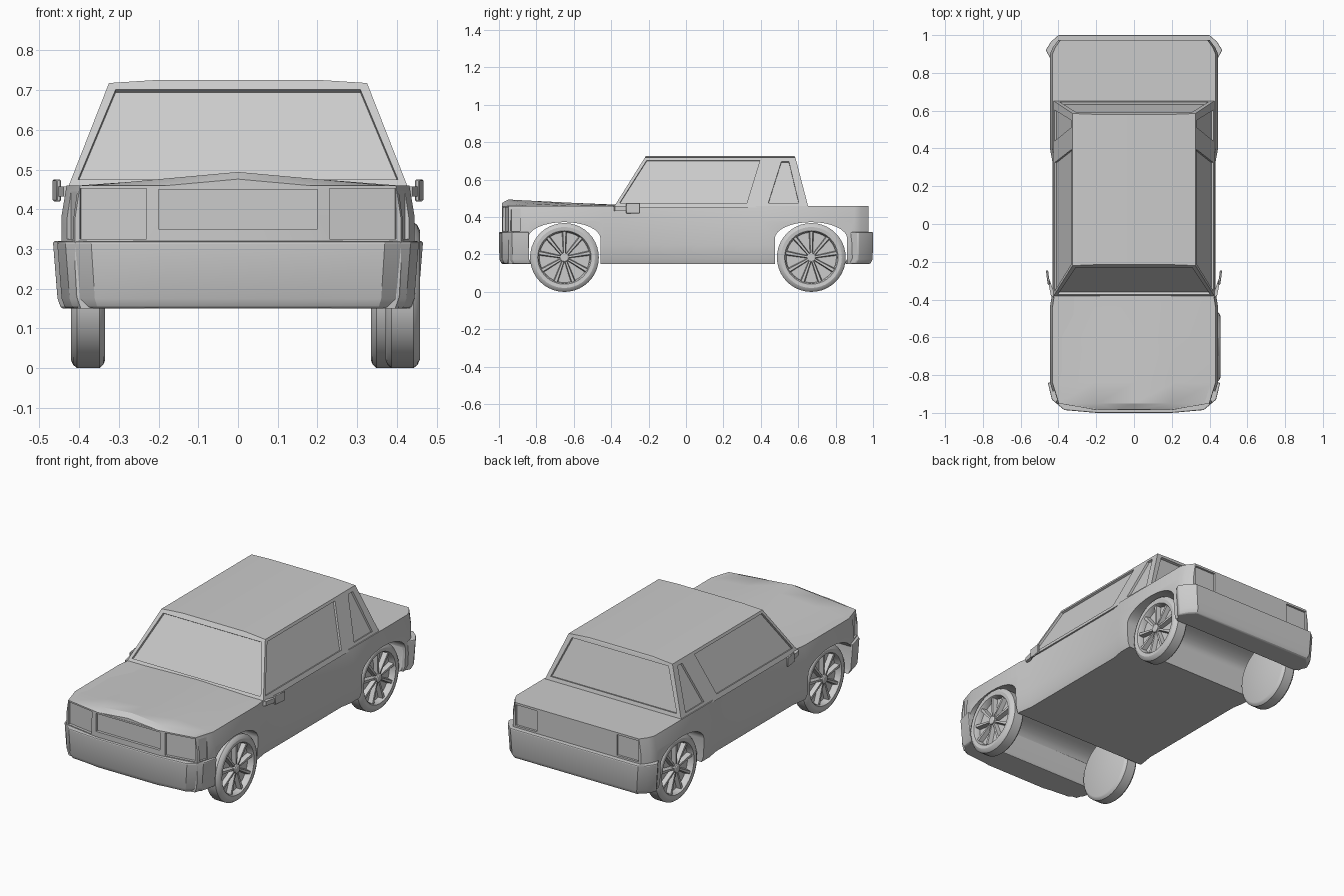
import bpy, bmesh, math
from mathutils import Vector

if "Cube" in bpy.data.objects:
    bpy.data.objects.remove(bpy.data.objects["Cube"])


def finish(bm, name, angle=30):
    bmesh.ops.recalc_face_normals(bm, faces=bm.faces[:])
    me = bpy.data.meshes.new(name)
    bm.to_mesh(me)
    bm.free()
    ob = bpy.data.objects.new(name, me)
    bpy.context.collection.objects.link(ob)
    smooth(ob, angle)
    return ob


def activate(ob):
    bpy.ops.object.select_all(action='DESELECT')
    ob.select_set(True)
    bpy.context.view_layer.objects.active = ob


def smooth(ob, angle=30):
    activate(ob)
    bpy.ops.object.shade_smooth_by_angle(angle=math.radians(angle))


def loft(rings, name, cap=True, angle=30):
    """Skin a list of closed rings of equal length."""
    bm = bmesh.new()
    vs = [[bm.verts.new(p) for p in r] for r in rings]
    n = len(rings[0])
    for a, b in zip(vs, vs[1:]):
        for i in range(n):
            bm.faces.new((a[i], a[(i + 1) % n], b[(i + 1) % n], b[i]))
    if cap:
        bm.faces.new(vs[0][::-1])
        bm.faces.new(vs[-1])
    return finish(bm, name, angle)


def mirrored(half):
    """Right half of a plan outline (front to back) -> closed outline."""
    return half + [(-x, y) for x, y in reversed(half)]


def bevel(ob, width, segments=2, angle=35):
    m = ob.modifiers.new("bevel", 'BEVEL')
    m.width, m.segments = width, segments
    m.limit_method, m.angle_limit = 'ANGLE', math.radians(angle)
    activate(ob)
    bpy.ops.object.modifier_apply(modifier=m.name)


def cut(ob, cutter):
    m = ob.modifiers.new("cut", 'BOOLEAN')
    m.operation, m.solver, m.object = 'DIFFERENCE', 'EXACT', cutter
    activate(ob)
    bpy.ops.object.modifier_apply(modifier=m.name)
    bpy.data.objects.remove(cutter)


def recess(ob, pts, depth=0.012):
    """Sink a planar panel into the surface."""
    p = [Vector(q) for q in pts]
    n = (p[1] - p[0]).cross(p[2] - p[0]).normalized()
    mid = sum(p, Vector()) / len(p)
    if n.dot(mid - Vector((0, 0.1, 0.4))) < 0:
        n = -n
    cut(ob, loft([[q - n * depth for q in p], [q + n * 0.03 for q in p]], "cutter"))


def recess_pair(ob, pts, depth=0.012):
    recess(ob, pts, depth)
    recess(ob, [(-x, y, z) for x, y, z in pts], depth)


# Lower body: plan outline lofted upward
plan = mirrored([(0.2, -0.985), (0.41, -0.95), (0.445, -0.84), (0.445, -0.44), (0.432, -0.36),
                 (0.432, 0.33), (0.445, 0.40), (0.445, 0.90), (0.43, 0.935), (0.40, 0.975)])
levels = [(0.15, 0.965), (0.18, 0.99), (0.25, 1.0), (0.38, 1.0), (0.46, 0.97)]
body = loft([[(x * s, y, z) for x, y in plan] for z, s in levels], "body")

# Wheel wells run across the full width
for y0, y1 in ((-0.845, -0.457), (0.475, 0.862)):
    c, r = (y0 + y1) / 2, (y1 - y0) / 2
    arch = [(y0, 0.05)] + [(c - r * math.cos(math.pi * i / 16), 0.285 + 0.088 * math.sin(math.pi * i / 16))
                           for i in range(17)] + [(y1, 0.05)]
    cut(body, loft([[(x, y, z) for y, z in arch] for x in (-0.6, 0.6)], "cutter"))


def wall(a, b, z0, z1):
    return [(*a, z0), (*b, z0), (*b, z1), (*a, z1)]


# Grille, headlamp and tail lamp panels
recess(body, wall((-0.2, -0.985), (0.2, -0.985), 0.35, 0.452), 0.015)
recess_pair(body, wall((0.23, -0.98), (0.398, -0.952), 0.325, 0.452), 0.015)
recess_pair(body, wall((0.414, -0.937), (0.43, -0.887), 0.325, 0.445), 0.01)
recess_pair(body, wall((0.25, 0.975), (0.385, 0.975), 0.33, 0.448))
smooth(body)

# Hood with a raised centre at its nose
rows = [(-0.983, 0.2, 0.018), (-0.95, 0.395, 0.036), (-0.84, 0.43, 0.030), (-0.6, 0.43, 0.018), (-0.36, 0.42, 0.008)]
bm = bmesh.new()
grid = []
for y, w, h in rows:
    # the nose row follows the swept-back plan
    grid.append([bm.verts.new((w * t, y, 0.458 + h * (1 - abs(t)))) for t in (-1, -0.5, 0, 0.5, 1)])
for a, b in zip(grid, grid[1:]):
    for i in range(4):
        bm.faces.new((a[i], a[i + 1], b[i + 1], b[i]))
low = [bm.verts.new((v.co.x, v.co.y, 0.45)) for v in grid[0]]
for i in range(4):
    bm.faces.new((low[i], low[i + 1], grid[0][i + 1], grid[0][i]))
finish(bm, "hood")

# Cabin with a slightly crowned roof
ZB, ZT = 0.45, 0.718
bm = bmesh.new()
for s in (-1, 1):
    for p in ((0.43, -0.388, ZB), (0.43, 0.655, ZB), (0.325, -0.22, ZT), (0.325, 0.585, ZT),
              (0.2, -0.215, 0.726), (0.2, 0.58, 0.726)):
        bm.verts.new((s * p[0], p[1], p[2]))
bmesh.ops.convex_hull(bm, input=bm.verts[:])
bmesh.ops.dissolve_limit(bm, angle_limit=0.01, verts=bm.verts[:], edges=bm.edges[:])
cabin = finish(bm, "cabin", 20)


def along(z, a, b):
    return a + (b - a) * (z - ZB) / (ZT - ZB)


def side(y, z):
    return (along(z, 0.43, 0.325), y, z)


def screen(x0, x1, z0, z1, a, b):
    return [(-x0, along(z0, a, b), z0), (x0, along(z0, a, b), z0),
            (x1, along(z1, a, b), z1), (-x1, along(z1, a, b), z1)]


# Windscreen, rear window, door and quarter windows
recess(cabin, screen(0.403, 0.308, 0.475, 0.702, -0.388, -0.22), 0.014)
recess(cabin, screen(0.395, 0.302, 0.48, 0.702, 0.655, 0.585), 0.014)
recess_pair(cabin, [side(-0.355, 0.475), side(-0.21, 0.703), side(0.395, 0.703), side(0.325, 0.475)])
recess_pair(cabin, [side(0.44, 0.475), side(0.51, 0.697), side(0.55, 0.697), side(0.603, 0.475)])
smooth(cabin, 20)

# Bumpers, narrower and tucked in at the bottom
for name, half in (("front_bumper", [(0.2, -1.0), (0.37, -0.985), (0.435, -0.93), (0.457, -0.84)]),
                   ("rear_bumper", [(0.435, 0.862), (0.468, 0.92), (0.44, 0.965), (0.40, 1.0)])):
    ring = mirrored(half)
    bumper = loft([[(x * s, y * t, z) for x, y in ring]
                   for z, s, t in ((0.15, 0.955, 0.985), (0.175, 0.975, 0.998), (0.32, 1.0, 1.0))], name)
    bevel(bumper, 0.006, 2, 50)
    smooth(bumper)

# Wheels: lathed tyre with dished face, hub and spokes
R, SEG = 0.184, 40
PROFILE = [(0, 0.165), (0.004, 0.175), (0.014, R), (0.07, R), (0.08, 0.176), (0.086, 0.163),
           (0.084, 0.143), (0.076, 0.138), (0.05, 0.134)]


def circle(x, r, n=SEG):
    return [(x, r * math.cos(2 * math.pi * i / n), r * math.sin(2 * math.pi * i / n)) for i in range(n)]


def wheel(name, x_in, y, sgn):
    parts = [loft([circle(a, r) for a, r in PROFILE], name),
             loft([circle(0.045, 0.026, 16), circle(0.08, 0.024, 16), circle(0.084, 0.018, 16)], name + "_hub")]
    spokes = 9
    for k in range(spokes):
        ang = 2 * math.pi * k / spokes + math.pi / 2
        c, s = math.cos(ang), math.sin(ang)
        rings = []
        for r, w, top in ((0.015, 0.007, 0.074), (0.139, 0.013, 0.076)):
            rings.append([(a, r * c - b * s, r * s + b * c)
                          for a, b in ((0.05, -w), (top, -w * 0.6), (top, w * 0.6), (0.05, w))])
        parts.append(loft(rings, name + "_spoke"))
    activate(parts[0])
    for p in parts:
        p.select_set(True)
    bpy.ops.object.join()
    ob = parts[0]
    for v in ob.data.vertices:
        v.co.x *= sgn
    if sgn < 0:
        ob.data.flip_normals()
    ob.location = (sgn * x_in, y, R)


wheel("front_right_wheel", 0.372, -0.65, 1)
wheel("front_left_wheel", 0.335, -0.65, -1)
wheel("rear_right_wheel", 0.335, 0.67, 1)
wheel("rear_left_wheel", 0.335, 0.67, -1)


# Door mirrors on short stalks
def block(name, pts, z0, z1):
    return loft([[(x, y, z) for x, y in pts] for z in (z0, z1)], name)


for s, label in ((1, "right"), (-1, "left")):
    glass = [(s * 0.445, -0.32), (s * 0.457, -0.32), (s * 0.467, -0.245), (s * 0.455, -0.245)]
    stalk = [(s * 0.415, -0.39), (s * 0.44, -0.38), (s * 0.456, -0.30), (s * 0.445, -0.30)]
    bevel(block(label + "_mirror", glass, 0.42, 0.475), 0.003, 1)
    block(label + "_mirror_stalk", stalk, 0.432, 0.458)
